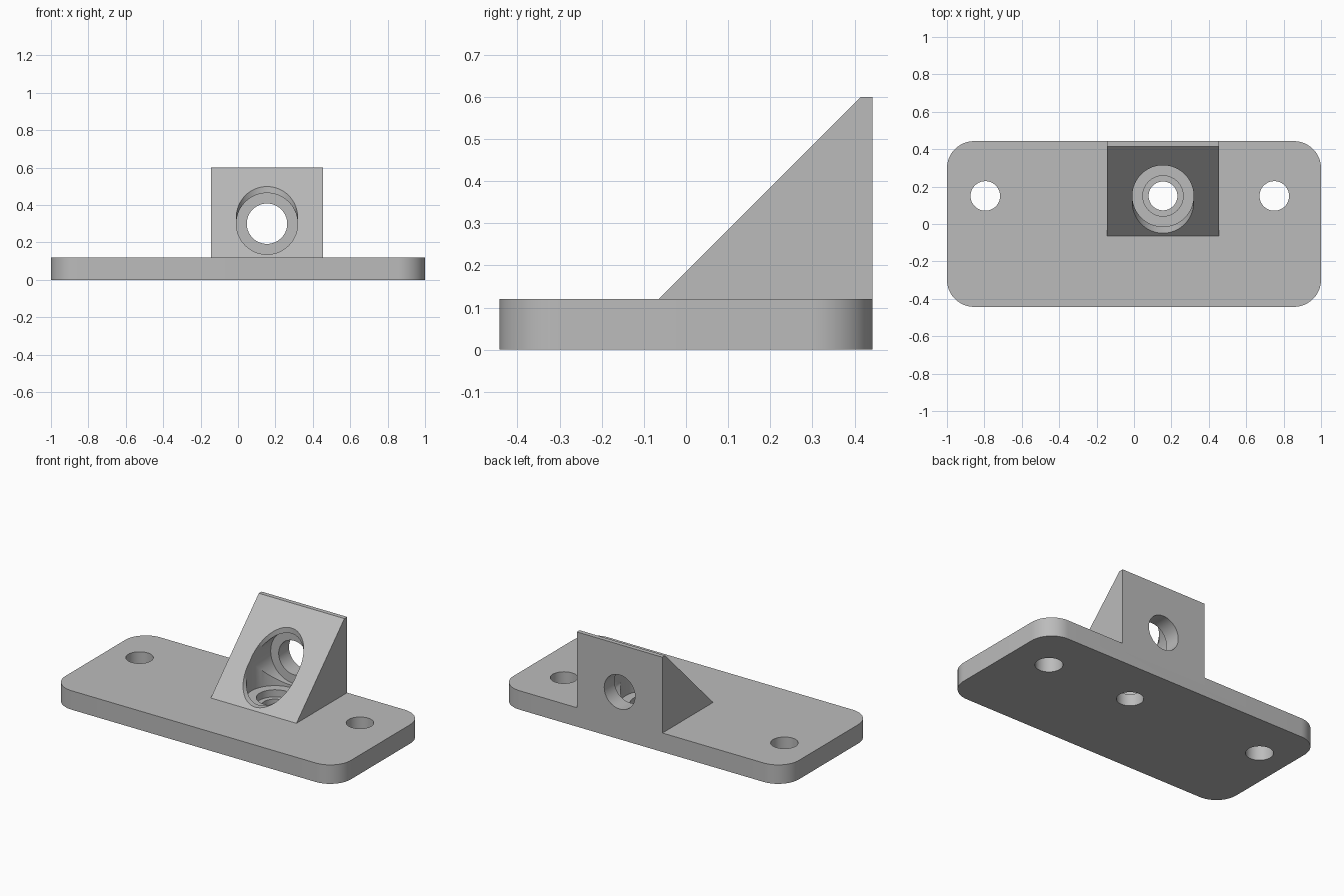
import bpy, bmesh, math
from mathutils import Matrix, Vector

cube = bpy.data.objects.get("Cube")
if cube:
    bpy.data.objects.remove(cube, do_unlink=True)

grey = bpy.data.materials.new("plain_grey")
grey.use_nodes = True
colour = (0.50, 0.50, 0.50, 1)
grey.diffuse_color = colour
grey.node_tree.nodes["Principled BSDF"].inputs["Base Color"].default_value = colour


def make_object(name, bm):
    bmesh.ops.recalc_face_normals(bm, faces=bm.faces)
    mesh = bpy.data.meshes.new(name)
    bm.to_mesh(mesh)
    bm.free()
    mesh.materials.append(grey)
    obj = bpy.data.objects.new(name, mesh)
    bpy.context.collection.objects.link(obj)
    return obj


def extrude_profile(name, points, direction):
    bm = bmesh.new()
    face = bm.faces.new([bm.verts.new(p) for p in points])
    new = bmesh.ops.extrude_face_region(bm, geom=[face])["geom"]
    verts = [g for g in new if isinstance(g, bmesh.types.BMVert)]
    bmesh.ops.translate(bm, verts=verts, vec=direction)
    return make_object(name, bm)


def cylinder(name, start, end, radius):
    start, end = Vector(start), Vector(end)
    axis = end - start
    turn = axis.to_track_quat("Z", "Y").to_matrix().to_4x4()
    bm = bmesh.new()
    bmesh.ops.create_cone(bm, cap_ends=True, segments=64, radius1=radius,
                          radius2=radius, depth=axis.length,
                          matrix=Matrix.Translation((start + end) / 2) @ turn)
    return make_object(name, bm)


def combine(target, tool, operation):
    mod = target.modifiers.new(operation.lower(), "BOOLEAN")
    mod.operation = operation
    mod.solver = "EXACT"
    mod.object = tool
    tool.hide_render = True
    bpy.context.view_layer.objects.active = target
    bpy.ops.object.modifier_apply(modifier=mod.name)
    bpy.data.objects.remove(tool, do_unlink=True)


# Base plate with rounded corners
HALF_DEPTH, TOP, CORNER = 0.443, 0.12, 0.145
outline = []
for i, (sx, sy) in enumerate([(1, 1), (-1, 1), (-1, -1), (1, -1)]):
    for step in range(17):
        a = math.pi / 2 * (i + step / 16)
        outline.append((sx * (1 - CORNER) + CORNER * math.cos(a),
                        sy * (HALF_DEPTH - CORNER) + CORNER * math.sin(a), 0))
bracket = extrude_profile("mounting_bracket", outline, (0, 0, TOP))

# Sloping block, sunk slightly into the plate for a clean join
LEFT, WIDTH, SINK = -0.145, 0.6, 0.05
profile = [(-0.065, TOP - SINK), (-0.065, TOP), (0.415, 0.6),
           (HALF_DEPTH, 0.6), (HALF_DEPTH, TOP - SINK)]
block = extrude_profile("sloping_block", [(LEFT, y, z) for y, z in profile], (WIDTH, 0, 0))
combine(bracket, block, "UNION")

# Crossing bores in the block, each with a narrower hole through its floor
CX, CY, CZ = LEFT + WIDTH / 2, 0.15, 0.3
bores = [
    ((CX, CY, TOP), (CX, CY, 1), 0.164),
    ((CX, CY, 0.075), (CX, CY, 0.3), 0.108),
    ((CX, CY, -0.1), (CX, CY, 0.3), 0.077),
    ((CX, 0.34, CZ), (CX, -0.5, CZ), 0.164),
    ((CX, 0.6, CZ), (CX, 0.1, CZ), 0.108),
]
# Screw holes near both ends of the plate
bores += [((x, CY, -0.1), (x, CY, 0.3), 0.079) for x in (-0.795, 0.75)]
for start, end, radius in bores:
    combine(bracket, cylinder("bore_cutter", start, end, radius), "DIFFERENCE")

bpy.ops.object.select_all(action="DESELECT")
bracket.select_set(True)
bpy.context.view_layer.objects.active = bracket
bpy.ops.object.shade_smooth_by_angle(angle=math.radians(30))
